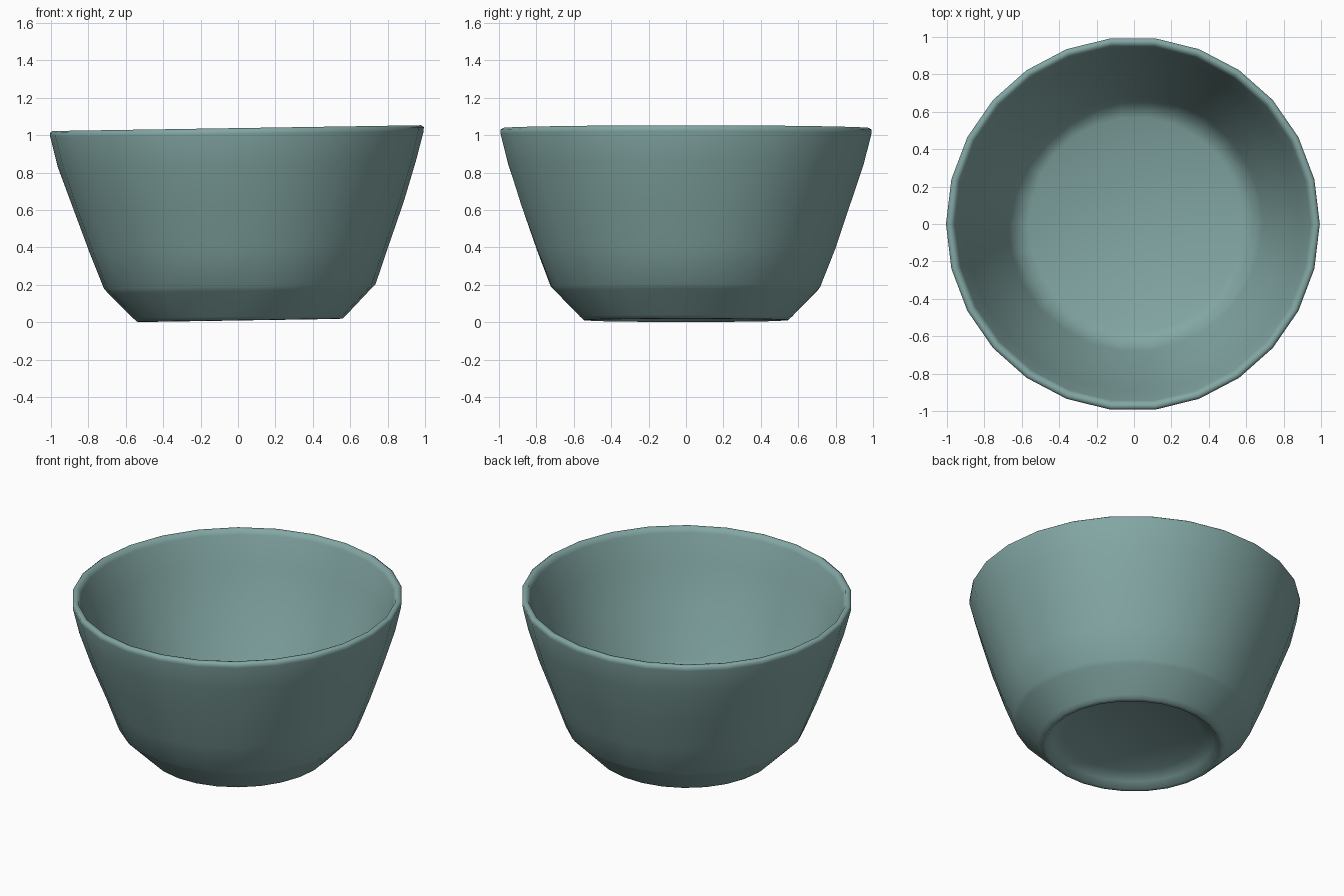
import bpy, bmesh, math, random
from mathutils import Matrix

random.seed(4)
old = bpy.data.objects.get("Cube")
if old:
    bpy.data.objects.remove(old, do_unlink=True)

SIDES = 26

# Glaze colour
glaze = bpy.data.materials.new("grey_teal_glaze")
colour = (0.225, 0.385, 0.37, 1)
glaze.use_nodes = True
glaze.diffuse_color = colour
bsdf = glaze.node_tree.nodes["Principled BSDF"]
bsdf.inputs["Base Color"].default_value = colour
bsdf.inputs["Roughness"].default_value = 0.6

# Profile (radius, height): recessed foot, chamfer, wall, rim, inner wall, floor
profile = [
    (0.0, 0.08), (0.42, 0.075), (0.49, 0.04), (0.525, 0.004),
    (0.55, 0.006), (0.57, 0.025), (0.705, 0.162), (0.725, 0.185),
    (0.80, 0.38), (0.885, 0.62), (0.957, 0.84), (0.998, 1.0),
    (0.999, 1.022), (0.985, 1.032), (0.965, 1.03), (0.95, 1.0),
    (0.90, 0.82), (0.80, 0.56), (0.68, 0.28), (0.64, 0.2),
    (0.57, 0.165), (0.0, 0.155),
]

# Revolve the profile into a closed bowl
bm = bmesh.new()
points = [bm.verts.new((r, 0, z)) for r, z in profile]
edges = [bm.edges.new(pair) for pair in zip(points, points[1:])]
bmesh.ops.spin(bm, geom=points + edges, cent=(0, 0, 0), axis=(0, 0, 1),
               angle=math.tau, steps=SIDES, use_duplicate=False)
bmesh.ops.remove_doubles(bm, verts=bm.verts, dist=0.0005)
bmesh.ops.recalc_face_normals(bm, faces=bm.faces)

# Slight handmade unevenness on the walls
for v in bm.verts:
    if 0.1 < v.co.z < 0.9 and v.co.xy.length > 0.5:
        scale = 1 + random.uniform(-0.005, 0.005)
        v.co.x *= scale
        v.co.y *= scale

# The bowl leans a little, higher on its left
lean = Matrix.Translation((0.01, 0, 0.006)) @ Matrix.Rotation(math.radians(-0.9), 4, 'Y')
bmesh.ops.transform(bm, matrix=lean, verts=bm.verts)

mesh = bpy.data.meshes.new("bowl")
bm.to_mesh(mesh)
bm.free()
mesh.materials.append(glaze)
mesh.shade_smooth()
bowl = bpy.data.objects.new("bowl", mesh)
bpy.context.collection.objects.link(bowl)
